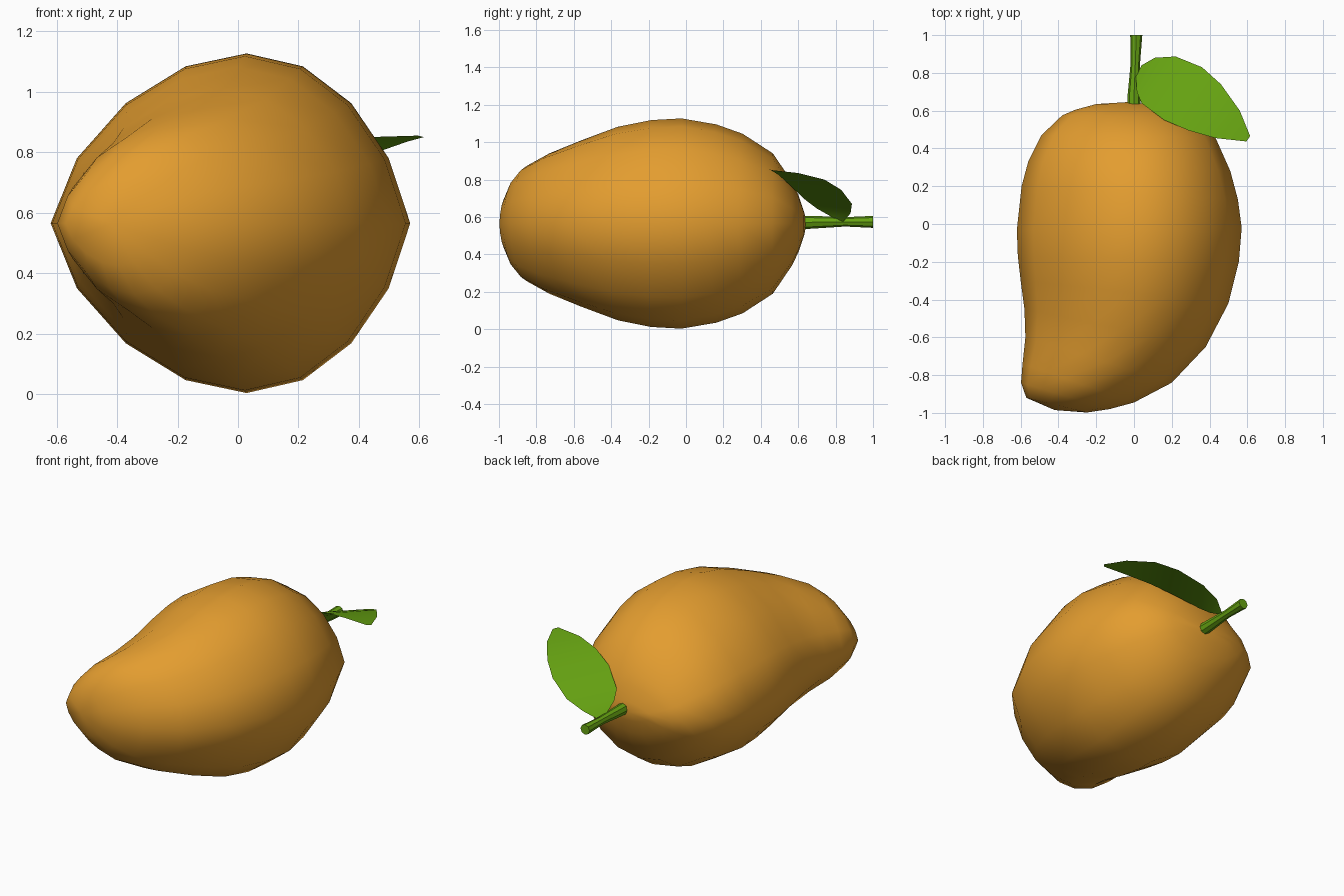
import bpy, bmesh, math
from mathutils import Vector

cube = bpy.data.objects.get("Cube")
if cube:
    bpy.data.objects.remove(cube, do_unlink=True)

MID = 0.565  # height of the fruit's long axis


def material(name, rgb):
    m = bpy.data.materials.new(name)
    m.use_nodes = True
    m.diffuse_color = (*rgb, 1)
    m.node_tree.nodes["Principled BSDF"].inputs["Base Color"].default_value = (*rgb, 1)
    return m


def finish(bm, name, mat, angle):
    mesh = bpy.data.meshes.new(name)
    bm.to_mesh(mesh)
    bm.free()
    mesh.materials.append(mat)
    obj = bpy.data.objects.new(name, mesh)
    bpy.context.collection.objects.link(obj)
    bpy.ops.object.select_all(action='DESELECT')
    bpy.context.view_layer.objects.active = obj
    obj.select_set(True)
    bpy.ops.object.shade_smooth_by_angle(angle=math.radians(angle))


def loft(rings, sides, start, end, lean=0.0, flatten=0.0):
    """Skin rings (left point, right point, half height) between two poles.
    lean moves the crest to the right, flatten pulls in the left shoulder."""
    bm = bmesh.new()
    loops = []
    for left, right, half in rings:
        centre, arm = (left + right) / 2, (right - left) / 2
        loop = []
        for i in range(sides):
            c, s = math.cos(math.tau * i / sides), math.sin(math.tau * i / sides)
            across = c + abs(s) * (lean * abs(s) - flatten * c)
            loop.append(bm.verts.new(centre + arm * across + Vector((0, 0, half * s))))
        loops.append(loop)
    for a, b in zip(loops, loops[1:]):
        for i in range(sides):
            j = (i + 1) % sides
            bm.faces.new((a[i], a[j], b[j], b[i]))
    for tip, loop in ((start, loops[0]), (end, loops[-1])):
        pole = bm.verts.new(tip)
        for i in range(sides):
            bm.faces.new((loop[i], loop[(i + 1) % sides], pole))
    bmesh.ops.recalc_face_normals(bm, faces=bm.faces)
    return bm


orange = material("ripe orange", (0.77, 0.337, 0.029))
green = material("leaf green", (0.135, 0.37, 0.006))

# Fruit: rings tilt to follow the bent axis (left x, y, right x, y, half height)
fruit_rings = [
    (-0.20, 0.635, 0.12, 0.63, 0.06),
    (-0.31, 0.605, 0.22, 0.60, 0.15),
    (-0.38, 0.575, 0.30, 0.565, 0.22),
    (-0.49, 0.47, 0.43, 0.46, 0.375),
    (-0.56, 0.33, 0.51, 0.28, 0.48),
    (-0.595, 0.20, 0.55, 0.13, 0.53),
    (-0.62, -0.03, 0.57, -0.02, 0.562),
    (-0.615, -0.17, 0.555, -0.20, 0.553),
    (-0.60, -0.30, 0.50, -0.42, 0.517),
    (-0.58, -0.45, 0.38, -0.65, 0.445),
    (-0.575, -0.60, 0.20, -0.84, 0.375),
    (-0.59, -0.74, 0.00, -0.945, 0.308),
    (-0.598, -0.84, -0.13, -0.98, 0.235),
    (-0.57, -0.92, -0.25, -0.998, 0.14),
]
rings = [(Vector((a, b, MID)), Vector((c, d, MID)), h) for a, b, c, d, h in fruit_rings]
fruit = loft(rings, 16, Vector((-0.04, 0.645, MID)), Vector((-0.42, -0.985, MID)),
             lean=0.09, flatten=0.16)
finish(fruit, "fruit", orange, 60)

# Stem: slightly flared at both ends (x, y, z, radius)
stem_path = [(0, 0.6, 0.57, 0.037), (0, 0.68, 0.572, 0.034),
             (0.007, 0.85, 0.574, 0.025), (0.012, 1.0, 0.574, 0.032)]
rings = [(Vector((x - r, y, z)), Vector((x + r, y, z)), r) for x, y, z, r in stem_path]
stem = loft(rings, 8, Vector((0, 0.6, 0.57)), Vector((0.012, 1.0, 0.574)))
finish(stem, "stem", green, 40)

# Leaf: a thin curved blade between its far and near edges
far_edge = [(0.04, 0.84, 0.575), (0.11, 0.88, 0.62), (0.22, 0.887, 0.67), (0.36, 0.83, 0.745),
            (0.46, 0.74, 0.80), (0.56, 0.60, 0.835), (0.615, 0.465, 0.85)]
near_edge = [(0.01, 0.78, 0.60), (0.015, 0.70, 0.645), (0.04, 0.64, 0.69), (0.16, 0.55, 0.775),
             (0.29, 0.495, 0.825), (0.43, 0.455, 0.85), (0.595, 0.437, 0.855)]
leaf = bmesh.new()
far = [leaf.verts.new(p) for p in far_edge]
near = [leaf.verts.new(p) for p in near_edge]
for i in range(len(far) - 1):
    leaf.faces.new((near[i], near[i + 1], far[i + 1], far[i]))
finish(leaf, "leaf", green, 60)
